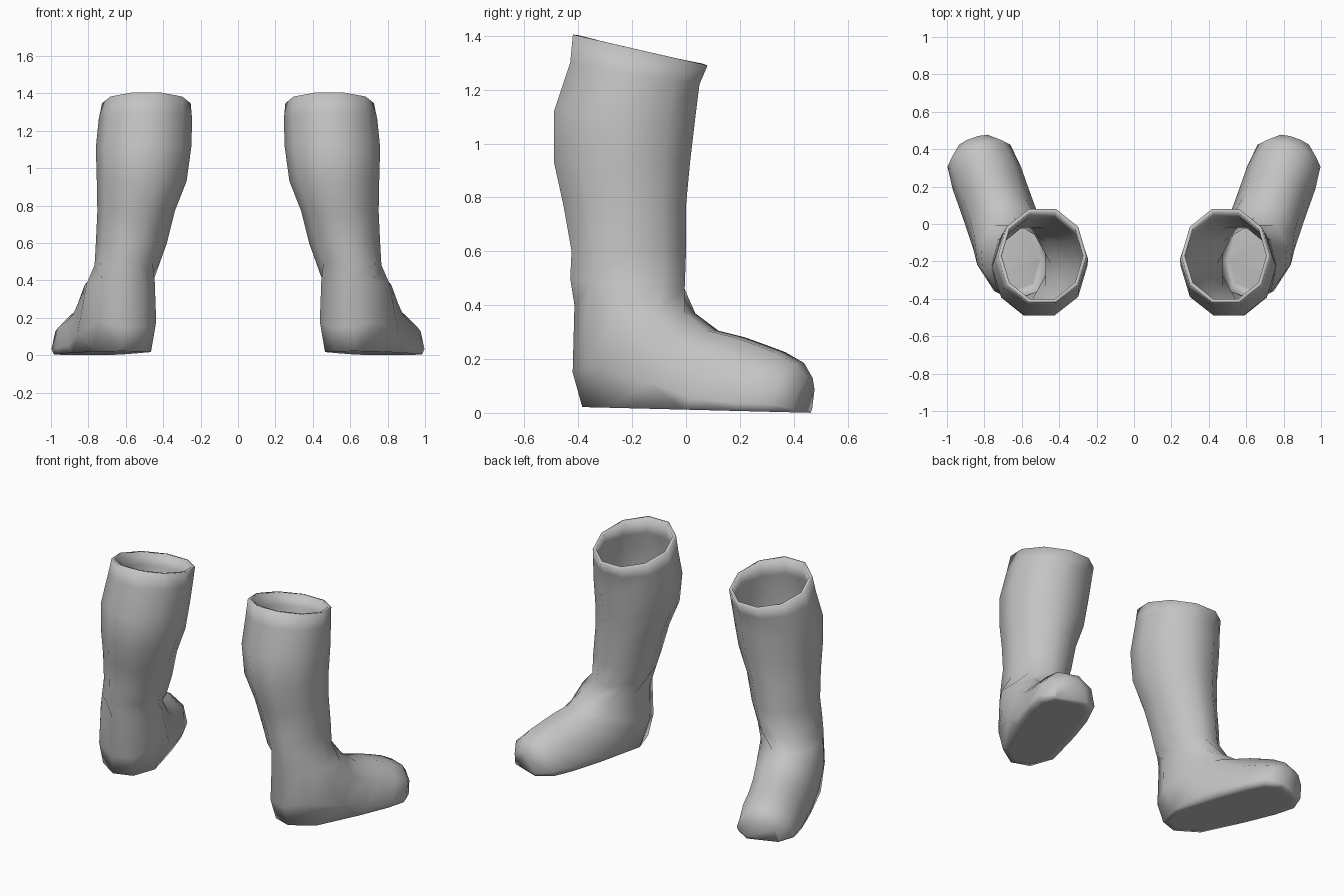
import bpy, bmesh, math
from mathutils import Vector

cube = bpy.data.objects.get("Cube")
if cube:
    bpy.data.objects.remove(cube)

SIDES = 10
TURN = math.radians(19.5)      # outward splay of the foot

grey = bpy.data.materials.new("plain grey")
grey.use_nodes = True
colour = (0.55, 0.55, 0.55, 1)
grey.diffuse_color = colour
grey.node_tree.nodes["Principled BSDF"].inputs["Base Color"].default_value = colour

# Shaft rings: back y, back z, front y, front z, centre x, half width
SHAFT = [
    (-.42, 1.405, .08, 1.29, .49, .237),
    (-.43, 1.3, .05, 1.22, .495, .25),
    (-.49, 1.12, .035, 1.1, .505, .255),
    (-.49, .93, .015, .93, .515, .24),
    (-.455, .77, 0, .77, .545, .207),
    (-.425, .6, 0, .6, .57, .19),
    (-.43, .5, -.005, .46, .595, .172),
]
# Foot rings fan around the instep: bottom y, bottom z, top y, top z, half width
FOOT = [
    (-.395, .4, .015, .37, .187),
    (-.4, .15, .1, .305, .203),
    (-.345, -.05, .2, .28, .195),
    (-.1, -.15, .27, .255, .192),
    (.15, -.15, .35, .225, .192),
    (.31, -.12, .42, .185, .178),
    (.41, -.1, .46, .13, .1),
]


def foot_x(y):
    return .7 + math.tan(TURN) * y


def ring(bm, back, front, width, turn):
    """Ten-sided loop spanning from back to front."""
    mid, half = (back + front) / 2, (front - back) / 2
    side = Vector((math.cos(turn), -math.sin(turn), 0)) * width
    flat = math.cos(math.pi / SIDES)
    loop = []
    for i in range(SIDES):
        a = (i + .5) * math.tau / SIDES
        loop.append(bm.verts.new(mid + half * (math.cos(a) / flat) + side * math.sin(a)))
    return loop


def build_boot(name, mirror):
    bm = bmesh.new()
    loops = []
    for yb, zb, yf, zf, x, w in SHAFT:
        loops.append(ring(bm, Vector((x, yb, zb)), Vector((x, yf, zf)), w, 0))
    for yb, zb, yf, zf, w in FOOT:
        loops.append(ring(bm, Vector((foot_x(yb), yb, zb)),
                          Vector((foot_x(yf), yf, zf)), w, TURN))
    for a, b in zip(loops, loops[1:]):
        for i in range(SIDES):
            j = (i + 1) % SIDES
            bm.faces.new((a[i], a[j], b[j], b[i]))
    bm.faces.new(loops[-1])

    # Slice off the underside and close it with a flat sole
    cut = bmesh.ops.bisect_plane(
        bm, geom=bm.verts[:] + bm.edges[:] + bm.faces[:],
        plane_co=(0, 0, .012), plane_no=(0, .025, 1), clear_inner=True)
    rim = [e for e in cut["geom_cut"] if isinstance(e, bmesh.types.BMEdge)]
    sole = bmesh.ops.edgeloop_fill(bm, edges=rim)["faces"]
    bmesh.ops.recalc_face_normals(bm, faces=bm.faces[:])
    bmesh.ops.inset_region(bm, faces=sole, thickness=.04)

    # Mirror the opposite boot and keep its faces turned outward
    if mirror:
        for v in bm.verts:
            v.co.x = -v.co.x
        bmesh.ops.reverse_faces(bm, faces=bm.faces[:])
    for f in bm.faces:
        f.smooth = True
    mesh = bpy.data.meshes.new(name)
    bm.to_mesh(mesh)
    bm.free()
    mesh.materials.append(grey)
    boot = bpy.data.objects.new(name, mesh)
    bpy.context.collection.objects.link(boot)

    # Wall thickness, open at the top
    wall = boot.modifiers.new("wall", "SOLIDIFY")
    wall.thickness = .02
    wall.offset = -1


build_boot("left_boot", False)
build_boot("right_boot", True)
